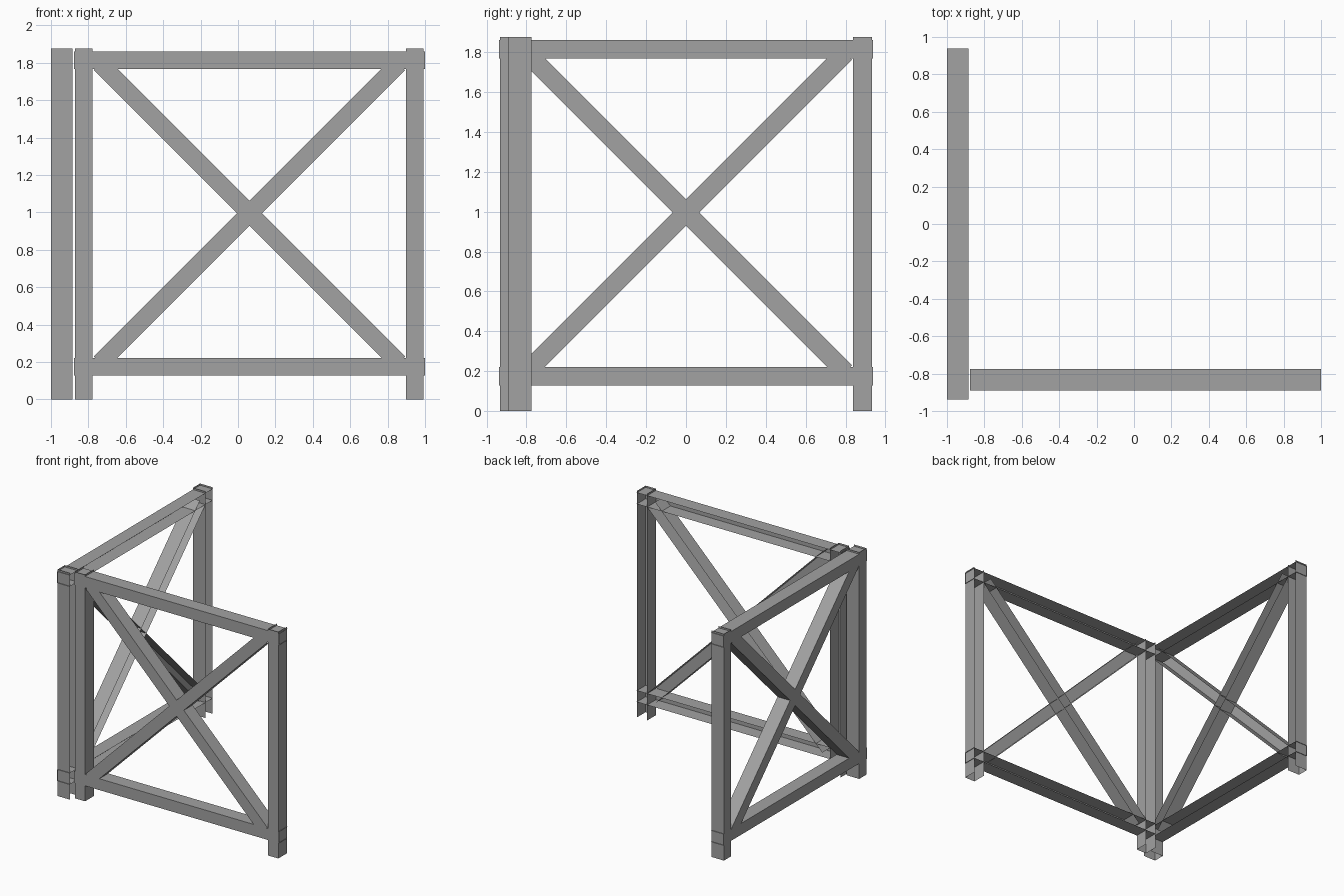
import bpy
import bmesh
import math
from mathutils import Matrix

cube = bpy.data.objects.get("Cube")
if cube:
    bpy.data.objects.remove(cube, do_unlink=True)

steel = bpy.data.materials.new("grey_steel")
GREY = (0.36, 0.36, 0.36, 1.0)
steel.use_nodes = True
steel.diffuse_color = GREY
steel.node_tree.nodes["Principled BSDF"].inputs["Base Color"].default_value = GREY

WIDTH = 0.094      # channel web width
DEPTH = 0.115      # channel flange depth
HEIGHT = 1.875     # post height and rail length
MID = 0.995        # height of the brace crossing


def channel(name, length, place):
    """Open U channel along local X, web at y = 0, flanges towards +y."""
    h = WIDTH / 2
    section = [(DEPTH, -h), (0, -h), (0, h), (DEPTH, h)]
    bm = bmesh.new()
    start = [bm.verts.new((-length / 2, y, z)) for y, z in section]
    end = [bm.verts.new((length / 2, y, z)) for y, z in section]
    for i in range(len(section) - 1):
        bm.faces.new((start[i], end[i], end[i + 1], start[i + 1]))
    bm.transform(place)
    mesh = bpy.data.meshes.new(name)
    bm.to_mesh(mesh)
    bm.free()
    mesh.materials.append(steel)
    obj = bpy.data.objects.new(name, mesh)
    bpy.context.collection.objects.link(obj)


def panel(prefix, frame):
    """Square braced frame: two posts, two rails and two crossed braces."""
    def part(name, length, x, z, angle):
        tilt = Matrix.Rotation(math.radians(angle), 4, 'Y')
        channel(prefix + name, length, frame @ Matrix.Translation((x, 0, z)) @ tilt)

    # Posts
    for side, sign in (("first", -1), ("second", 1)):
        part(f"_{side}_post", HEIGHT, sign * 0.885, HEIGHT / 2, 90)
    # Horizontal rails
    part("_bottom_rail", HEIGHT, 0, 0.175, 0)
    part("_top_rail", HEIGHT, 0, 1.814, 0)
    # Diagonal braces
    part("_rising_brace", 2.26, 0, MID, -45)
    part("_falling_brace", 2.26, 0, MID, 45)


# Front panel, and side panel turned a quarter so its web faces outwards
panel("front", Matrix.Translation((0.061, -0.891, 0)))
panel("side", Matrix.Translation((-1.0, 0, 0)) @ Matrix.Rotation(-math.pi / 2, 4, 'Z'))
